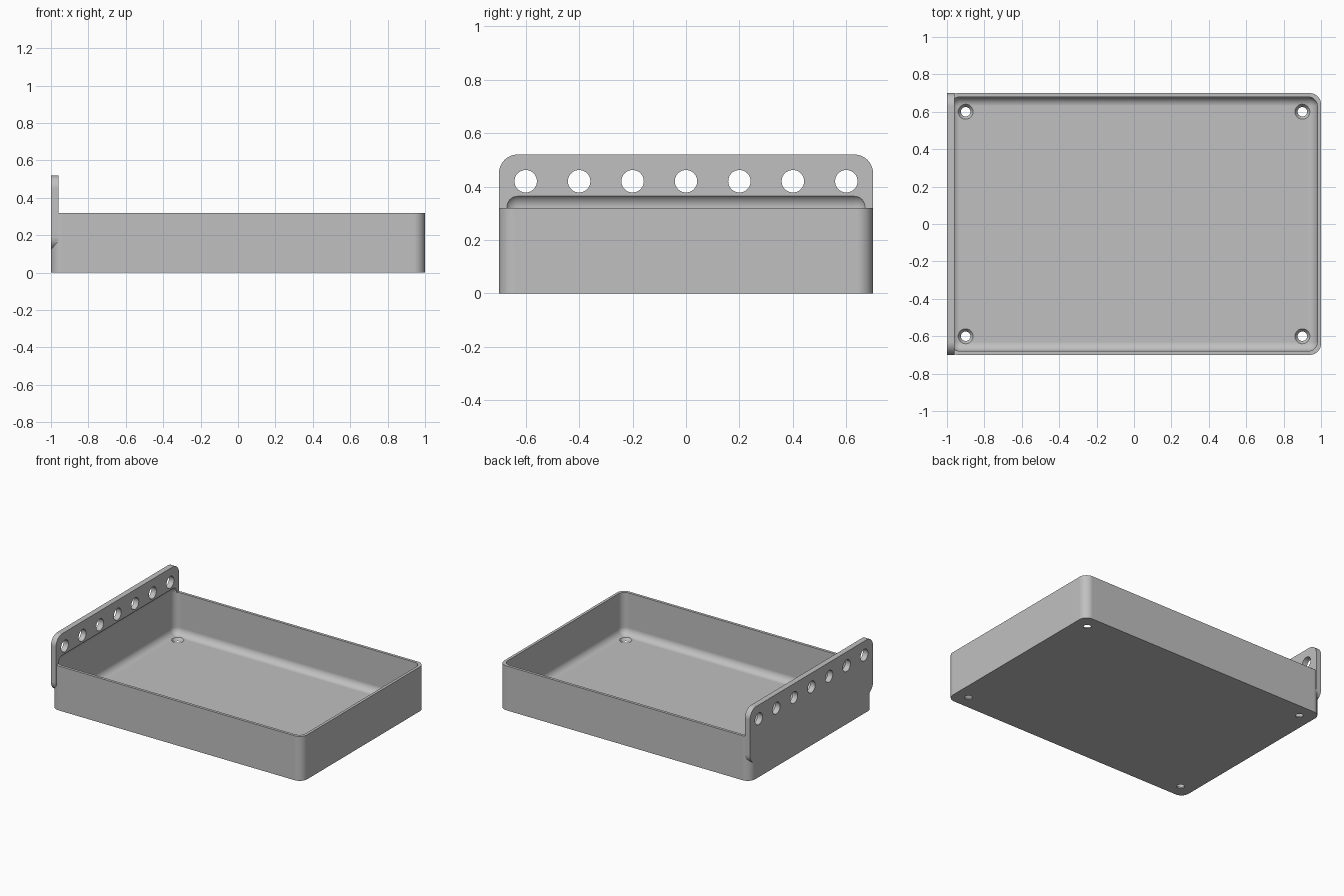
import bpy
import bmesh
import math
from mathutils import Matrix, Vector

cube = bpy.data.objects.get("Cube")
if cube:
    bpy.data.objects.remove(cube, do_unlink=True)

grey = bpy.data.materials.new("light_grey")
grey.use_nodes = True
grey.diffuse_color = (0.53, 0.53, 0.53, 1)
grey.node_tree.nodes["Principled BSDF"].inputs["Base Color"].default_value = grey.diffuse_color


def make_object(name, bm):
    bmesh.ops.recalc_face_normals(bm, faces=bm.faces)
    mesh = bpy.data.meshes.new(name)
    bm.to_mesh(mesh)
    bm.free()
    mesh.materials.append(grey)
    obj = bpy.data.objects.new(name, mesh)
    bpy.context.collection.objects.link(obj)
    return obj


def rounded_box(name, low, high, radius, axis=None, segments=12):
    """Box rounded on the edges along one axis, or on every edge."""
    low, high = Vector(low), Vector(high)
    bm = bmesh.new()
    bmesh.ops.create_cube(bm, size=1)
    bmesh.ops.scale(bm, vec=high - low, verts=bm.verts)
    bmesh.ops.translate(bm, vec=(low + high) / 2, verts=bm.verts)
    edges = [e for e in bm.edges if axis is None
             or abs((e.verts[0].co - e.verts[1].co)[axis]) > 1e-4]
    bmesh.ops.bevel(bm, geom=edges, offset=radius, offset_type='OFFSET',
                    segments=segments, profile=0.5, affect='EDGES')
    return make_object(name, bm)


def drill(name, places, bottom_radius, top_radius, depth, turn):
    """Set of separate round cutters."""
    bm = bmesh.new()
    for place in places:
        bmesh.ops.create_cone(bm, cap_ends=True, segments=40, radius1=bottom_radius,
                              radius2=top_radius, depth=depth,
                              matrix=Matrix.Translation(place) @ turn)
    return make_object(name, bm)


def combine(target, other, operation):
    mod = target.modifiers.new(other.name, 'BOOLEAN')
    mod.operation = operation
    mod.solver = 'EXACT'
    mod.object = other
    bpy.context.view_layer.objects.active = target
    bpy.ops.object.modifier_apply(modifier=mod.name)
    bpy.data.objects.remove(other, do_unlink=True)


# Tray shell with the upright hanging plate on its right end
tray = rounded_box("tray", (-1, -0.7, 0), (1, 0.7, 0.32), 0.06, axis=2)
plate = rounded_box("hanging_plate", (-1, -0.7, 0.12), (-0.96, 0.7, 0.52), 0.07, axis=0)
combine(tray, plate, 'UNION')

# Filleted cavity, which also bites into the plate above the rim
cavity = rounded_box("cavity", (-0.98, -0.68, 0.02), (0.98, 0.68, 0.374), 0.05)
combine(tray, cavity, 'DIFFERENCE')

# Row of holes through the plate
row = [(-0.98, 0.2 * i, 0.42) for i in range(-3, 4)]
combine(tray, drill("plate_holes", row, 0.042, 0.042, 0.1,
                    Matrix.Rotation(math.pi / 2, 4, 'Y')), 'DIFFERENCE')

# Countersunk holes in the floor corners
corners = [(x, y, 0.01) for x in (-0.9, 0.9) for y in (-0.6, 0.6)]
combine(tray, drill("floor_holes", corners, 0.018, 0.047, 0.04, Matrix()), 'DIFFERENCE')

# Smooth fillets, crisp edges, flat large faces
bpy.ops.object.select_all(action='DESELECT')
tray.select_set(True)
bpy.context.view_layer.objects.active = tray
bpy.ops.object.shade_smooth_by_angle(angle=math.radians(30))
weighted = tray.modifiers.new("flat_faces", 'WEIGHTED_NORMAL')
weighted.keep_sharp = True
